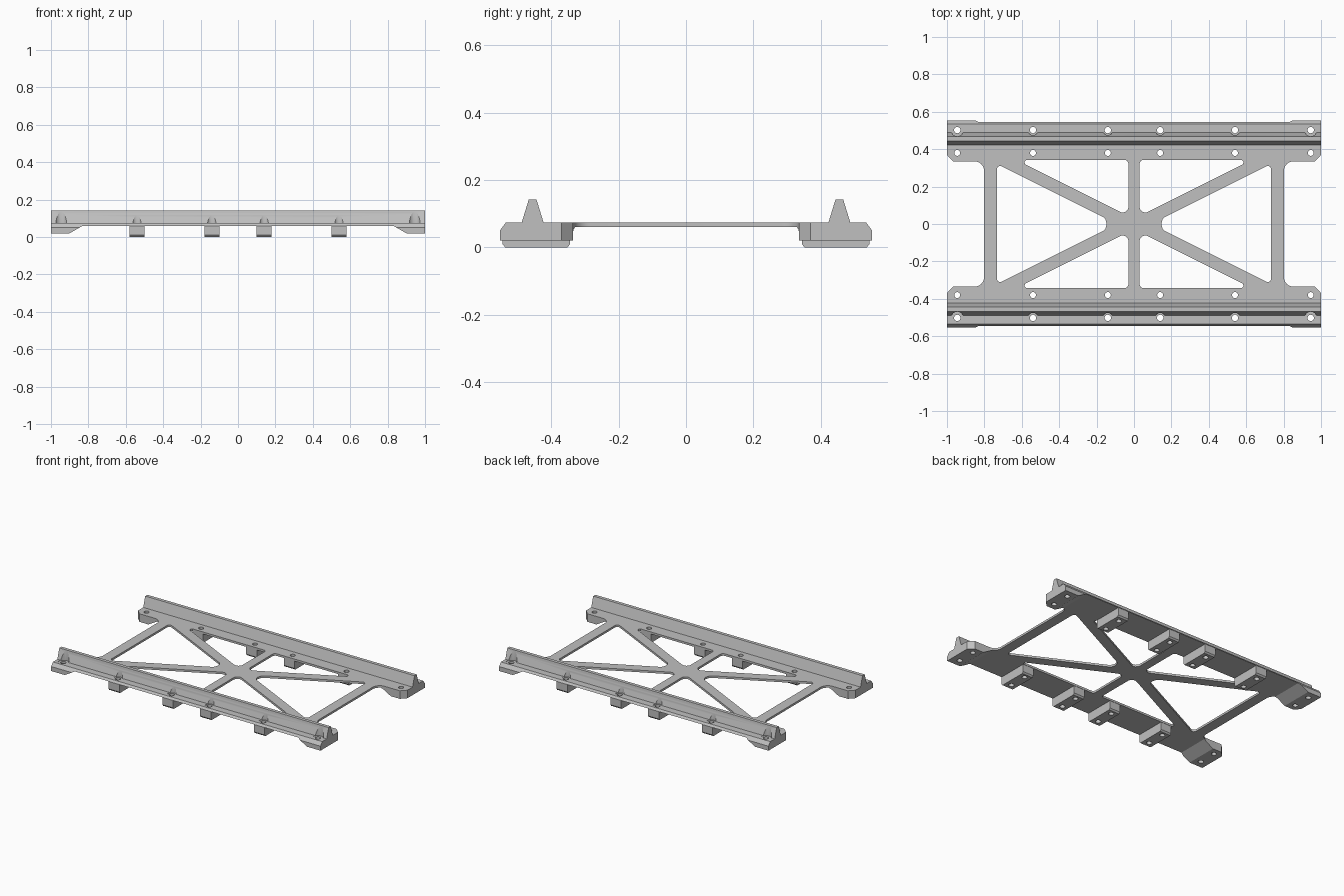
import bpy
import bmesh
import math
from mathutils import Vector

cube = bpy.data.objects.get("Cube")
if cube:
    bpy.data.objects.remove(cube, do_unlink=True)

grey = bpy.data.materials.new("light grey")
grey.use_nodes = True
grey.diffuse_color = (0.53, 0.53, 0.53, 1)
grey.node_tree.nodes["Principled BSDF"].inputs["Base Color"].default_value = grey.diffuse_color


def fillet(corners, steps=6):
    """Round each (x, y, radius) corner of a polygon."""
    out = []
    for i, (x, y, r) in enumerate(corners):
        p = Vector((x, y))
        if r == 0:
            out.append(p)
            continue
        a = (Vector(corners[i - 1][:2]) - p).normalized()
        b = (Vector(corners[(i + 1) % len(corners)][:2]) - p).normalized()
        half = a.angle(b) / 2
        centre = p + (a + b).normalized() * (r / math.sin(half))
        start = p + a * (r / math.tan(half)) - centre
        end = p + b * (r / math.tan(half)) - centre
        for k in range(steps + 1):
            t = k / steps
            out.append(centre + (start.lerp(end, t)).normalized() * r)
    return out


def add_prism(bm, points, axis, low, high):
    """Extrude a 2D outline along one axis."""
    place = {"x": lambda p, h: (h, p[0], p[1]),
             "y": lambda p, h: (p[0], h, p[1]),
             "z": lambda p, h: (p[0], p[1], h)}[axis]
    rings = [[bm.verts.new(place(p, h)) for p in points] for h in (low, high)]
    bm.faces.new(rings[0])
    bm.faces.new(rings[1])
    n = len(points)
    for i in range(n):
        j = (i + 1) % n
        bm.faces.new((rings[0][i], rings[0][j], rings[1][j], rings[1][i]))


def add_cylinder(bm, x, y, radius, low, high, sides=24):
    ring = [(x + radius * math.cos(math.tau * k / sides),
             y + radius * math.sin(math.tau * k / sides)) for k in range(sides)]
    add_prism(bm, ring, "z", low, high)


def make_object(name, bm):
    bmesh.ops.recalc_face_normals(bm, faces=bm.faces)
    mesh = bpy.data.meshes.new(name)
    bm.to_mesh(mesh)
    bm.free()
    mesh.materials.append(grey)
    obj = bpy.data.objects.new(name, mesh)
    bpy.context.collection.objects.link(obj)
    return obj


def cut(obj, cutters):
    """Subtract the cutters and bake the result."""
    for cutter in cutters:
        mod = obj.modifiers.new("cut", "BOOLEAN")
        mod.operation = "DIFFERENCE"
        mod.solver = "EXACT"
        mod.object = cutter
    bpy.context.view_layer.update()
    graph = bpy.context.evaluated_depsgraph_get()
    baked = bpy.data.meshes.new_from_object(obj.evaluated_get(graph))
    obj.modifiers.clear()
    obj.data = baked


FOOT_X = (-0.54, -0.14, 0.14, 0.54)
END_X = (-0.945, 0.945)
DECK_TOP, DECK_BOTTOM = 0.074, 0.06

# Frame: full cross-section with a ridge on each side
half = [(0.553, 0.02), (0.553, 0.05), (0.535, DECK_TOP), (0.488, DECK_TOP),
        (0.467, 0.142), (0.444, 0.142), (0.423, DECK_TOP)]
section = half + [(-y, z) for y, z in reversed(half)]
bm = bmesh.new()
add_prism(bm, section, "x", -1, 1)
frame = make_object("frame", bm)

# Underside recess, leaving ramped end feet
bm = bmesh.new()
add_prism(bm, [(-0.9, 0.02), (-0.83, DECK_BOTTOM), (0.83, DECK_BOTTOM), (0.9, 0.02),
               (0.9, -0.1), (-0.9, -0.1)], "y", -0.7, 0.7)
recess = make_object("recess_cutter", bm)

# Truss openings
bm = bmesh.new()
for sx in (-1, 1):
    side = [(0.733, 0.3215, 0.018), (0.733, -0.3215, 0.018), (0.09, 0, 0.045)]
    notch = [(1.02, 0.39, 0), (0.967, 0.335, 0), (0.802, 0.335, 0.05),
             (0.802, -0.335, 0.05), (0.967, -0.335, 0), (1.02, -0.39, 0)]
    for outline in (side, notch):
        add_prism(bm, fillet([(sx * x, y, r) for x, y, r in outline]), "z", -0.1, 0.3)
    for sy in (-1, 1):
        bay = [(0.03, 0.342, 0.02), (0.628, 0.342, 0.013), (0.03, 0.043, 0.03)]
        add_prism(bm, fillet([(sx * x, sy * y, r) for x, y, r in bay]), "z", -0.1, 0.3)
openings = make_object("opening_cutter", bm)

# Screw holes and the head pockets that bite into the ridges
holes_bm, pockets_bm = bmesh.new(), bmesh.new()
for sy in (-1, 1):
    for x in FOOT_X + END_X:
        add_cylinder(holes_bm, x, sy * 0.502, 0.017, -0.1, 0.3)
        add_cylinder(holes_bm, x, sy * 0.38, 0.016, -0.1, 0.3)
        add_cylinder(pockets_bm, x, sy * 0.502, 0.033 if x in END_X else 0.027, 0.072, 0.3)
holes = make_object("hole_cutter", holes_bm)
pockets = make_object("pocket_cutter", pockets_bm)

cut(frame, [recess, openings, pockets, holes])

# Mounting feet under the rails
foot = [(0.344, 0.064), (0.344, 0.01), (0.352, 0), (0.537, 0), (0.545, 0.01), (0.545, 0.06),
        (0.54, 0.064)]
bm = bmesh.new()
for sy in (-1, 1):
    for x in FOOT_X:
        add_prism(bm, [(sy * y, z) for y, z in foot], "x", x - 0.04, x + 0.04)
feet = make_object("mounting_feet", bm)
cut(feet, [holes])

for cutter in (recess, openings, holes, pockets):
    bpy.data.objects.remove(cutter, do_unlink=True)

# Smooth the rounded corners, keep edges sharp
bpy.ops.object.select_all(action="DESELECT")
for obj in (frame, feet):
    obj.select_set(True)
bpy.context.view_layer.objects.active = frame
bpy.ops.object.shade_smooth_by_angle(angle=math.radians(22))
